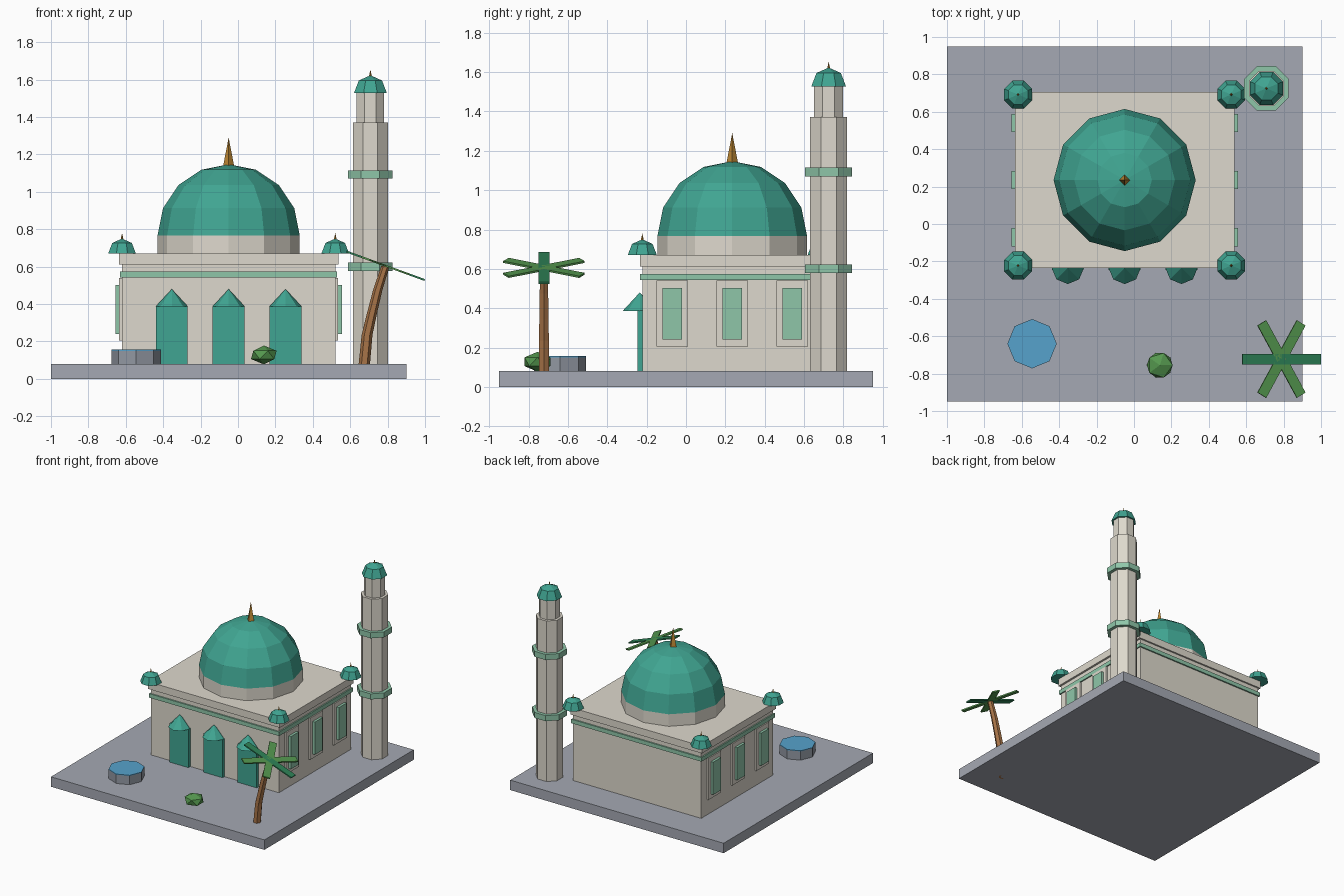
import bpy, bmesh
from math import sin, cos, pi, radians
from mathutils import Vector, Matrix

if "Cube" in bpy.data.objects:
    bpy.data.objects.remove(bpy.data.objects["Cube"])


def material(name, hexcode):
    srgb = [int(hexcode[i:i + 2], 16) / 255 for i in (0, 2, 4)]
    m = bpy.data.materials.new(name)
    m.diffuse_color = [((c + 0.055) / 1.055) ** 2.4 for c in srgb] + [1]
    m.use_nodes = True
    m.node_tree.nodes["Principled BSDF"].inputs["Base Color"].default_value = m.diffuse_color
    return m


CREAM = material("cream_stone", "DED9CD")
TEAL = material("teal_tile", "40A592")
SAGE = material("sage_trim", "8FC6A9")
PAVING = material("paving", "A5A9B3")
STONE = material("grey_stone", "9298A3")
WATER = material("water", "56A2CC")
GOLD = material("gold", "C08A35")
BARK = material("bark", "A87448")
LEAF = material("leaf", "55984F")
LEAF_DARK = material("dark_leaf", "2E8257")


def finish(name, bm, mat):
    bmesh.ops.recalc_face_normals(bm, faces=bm.faces)
    me = bpy.data.meshes.new(name)
    bm.to_mesh(me)
    bm.free()
    me.materials.append(mat)
    ob = bpy.data.objects.new(name, me)
    bpy.context.collection.objects.link(ob)
    return ob


def box(name, x, y, z, mat):
    """Box from (min, max) ranges."""
    bm = bmesh.new()
    bmesh.ops.create_cube(bm, size=1)
    for v in bm.verts:
        v.co = [(a + b) / 2 + c * (b - a) for (a, b), c in zip((x, y, z), v.co)]
    return finish(name, bm, mat)


def loft(name, rings, mat):
    """Skin closed rings of points, capping both ends."""
    bm = bmesh.new()
    vr = [[bm.verts.new(p) for p in r] for r in rings]
    n = len(vr[0])
    for a, b in zip(vr, vr[1:]):
        for i in range(n):
            j = (i + 1) % n
            bm.faces.new((a[i], a[j], b[j], b[i]))
    bm.faces.new(vr[0])
    bm.faces.new(vr[-1])
    bmesh.ops.remove_doubles(bm, verts=bm.verts, dist=1e-4)
    bmesh.ops.dissolve_degenerate(bm, edges=bm.edges, dist=1e-5)
    return finish(name, bm, mat)


def lathe(name, x, y, profile, n, mat, flat=False):
    """Turn an (r, z) profile; flat puts a face rather than a corner on the axes."""
    off = pi / n if flat else 0
    rings = [[(x + max(r, 2e-5) * cos(off + 2 * pi * i / n),
               y + max(r, 2e-5) * sin(off + 2 * pi * i / n), z) for i in range(n)]
             for r, z in profile]
    return loft(name, rings, mat)


def dome_profile(r, z, steps):
    return [(r * cos(pi / 2 * k / steps), z + r * sin(pi / 2 * k / steps))
            for k in range(steps + 1)]


def small_dome(name, x, y, z, r):
    lathe(name, x, y, dome_profile(r, z, 2), 8, TEAL, True)
    lathe(name + "_finial", x, y, [(0.01, z + r - 0.015), (0, z + r + 0.03)], 4, GOLD)


CX, CY = -0.05, 0.235


def hall_slab(name, hx, hy, z, mat):
    box(name, (CX - hx, CX + hx), (CY - hy, CY + hy), z, mat)


# Courtyard and hall
box("courtyard", (-1, 0.9), (-0.95, 0.95), (0, 0.08), PAVING)
hall_slab("hall_walls", 0.57, 0.457, (0.08, 0.64), CREAM)
hall_slab("wall_band", 0.58, 0.468, (0.543, 0.575), SAGE)
hall_slab("cornice", 0.586, 0.47, (0.612, 0.67), CREAM)

# Main dome
lathe("dome_drum", CX, CY, [(0.38, 0.66), (0.38, 0.767)], 12, CREAM)
lathe("main_dome", CX, CY, dome_profile(0.38, 0.767, 4), 12, TEAL)
lathe("main_finial", CX, CY, [(0.03, 1.135), (0, 1.29)], 4, GOLD)

# Corner domes
for i, sx in enumerate((-1, 1)):
    for j, sy in enumerate((-1, 1)):
        small_dome(f"corner_dome_{i}{j}", CX + 0.57 * sx, CY + 0.457 * sy, 0.67, 0.08)

# Doors with half-cone canopies
for i in (-1, 0, 1):
    x = CX + 0.304 * i
    box(f"door_{i + 2}", (x - 0.085, x + 0.085), (-0.246, -0.2), (0.08, 0.388), TEAL)
    lathe(f"door_canopy_{i + 2}", x, -0.235, [(0.086, 0.387), (0, 0.48)], 8, TEAL)

# Side windows
for s, side in ((-1, "left"), (1, "right")):
    for i in (-1, 0, 1):
        y = CY + 0.305 * i
        for part, d, w, z, mat in (("frame", 0.585, 0.081, (0.205, 0.54), CREAM),
                                   ("pane", 0.605, 0.049, (0.24, 0.502), SAGE)):
            xs = sorted((CX + s * 0.55, CX + s * d))
            box(f"{side}_window_{part}_{i + 2}", xs, (y - w, y + w), z, mat)

# Minaret
MX, MY = 0.708, 0.725
lathe("minaret_lower", MX, MY, [(0.102, 0.08), (0.102, 1.372)], 8, CREAM, True)
lathe("minaret_upper", MX, MY, [(0.08, 1.36), (0.08, 1.535)], 8, CREAM, True)
for i, z in enumerate((0.578, 1.07)):
    lathe(f"minaret_ring_{i + 1}", MX, MY, [(0.129, z), (0.129, z + 0.045)], 8, SAGE, True)
small_dome("minaret_dome", MX, MY, 1.528, 0.095)

# Fountain pool
lathe("pool_wall", -0.545, -0.64, [(0.132, 0.08), (0.132, 0.15)], 8, STONE)
lathe("pool_water", -0.545, -0.64, [(0.132, 0.15), (0.132, 0.156)], 8, WATER)

# Bush
bm = bmesh.new()
bmesh.ops.create_icosphere(bm, subdivisions=1, radius=0.077,
                           matrix=Matrix.Translation((0.138, -0.755, 0.128))
                           @ Matrix.Diagonal((1, 1, 0.65, 1)))
finish("bush", bm, LEAF)

# Palm trunk
PY = -0.722
path = [(0.668, 0, 0.031), (0.69, 0.235, 0.029), (0.715, 0.345, 0.027),
        (0.747, 0.475, 0.025), (0.788, 0.603, 0.022)]
loft("palm_trunk", [[(x + r * cos(pi / 3 * i), PY + r * sin(pi / 3 * i), z)
                     for i in range(6)] for x, z, r in path], BARK)

# Palm crown, tilted with the trunk
tilt = Matrix.Translation((0.788, PY, 0.605)) @ Matrix.Rotation(radians(20), 4, 'Y')
for i in range(6):
    leaf = box(f"palm_leaf_{i + 1}", (0, 0.223), (-0.028, 0.028), (-0.005, 0.005),
               LEAF_DARK if i % 3 == 0 else LEAF)
    leaf.data.transform(tilt @ Matrix.Rotation(pi / 3 * i, 4, 'Z'))
